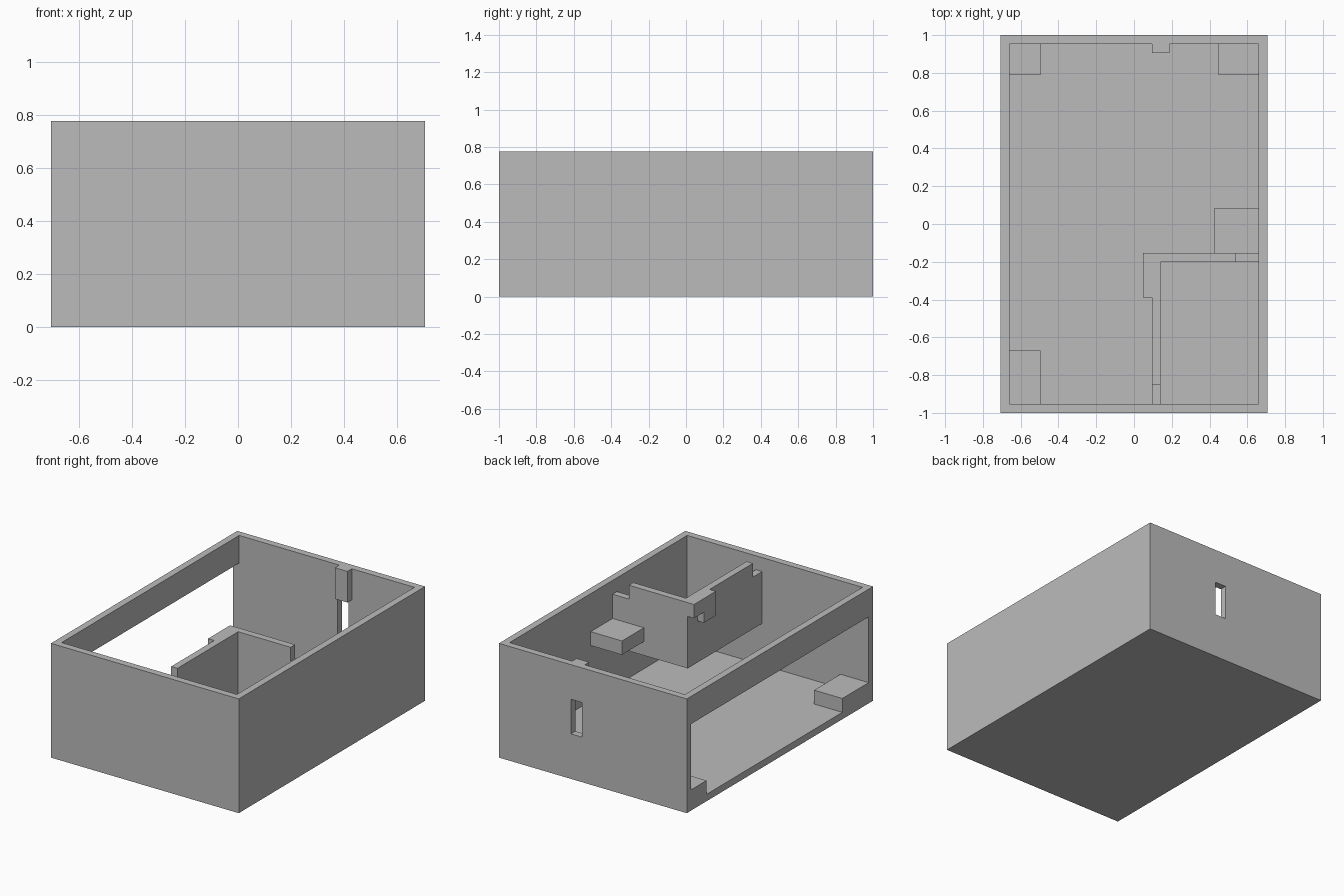
import bpy, bmesh
from mathutils import Vector

U = 2 / 42.5                      # one wall thickness
HX, HY, H = 15, 21.25, 16.5       # half width, half depth, height (in wall thicknesses)
IX, IY = HX - 1, HY - 1           # inner faces of the walls

cube = bpy.data.objects.get("Cube")
if cube:
    bpy.data.objects.remove(cube, do_unlink=True)

grey = bpy.data.materials.new("plain_grey")
grey.use_nodes = True
grey.diffuse_color = (0.5, 0.5, 0.5, 1)
grey.node_tree.nodes["Principled BSDF"].inputs["Base Color"].default_value = (0.5, 0.5, 0.5, 1)


def panel(name, axis, start, end, profile):
    """Extrude a profile (horizontal, z) along x or y."""
    bm = bmesh.new()
    place = (lambda a, z: (start, a, z)) if axis == "x" else (lambda a, z: (a, start, z))
    face = bm.faces.new([bm.verts.new(Vector(place(a, z)) * U) for a, z in profile])
    move = Vector((end - start, 0, 0) if axis == "x" else (0, end - start, 0)) * U
    grown = bmesh.ops.extrude_face_region(bm, geom=[face])["geom"]
    bmesh.ops.translate(bm, vec=move, verts=[v for v in grown if isinstance(v, bmesh.types.BMVert)])
    bmesh.ops.recalc_face_normals(bm, faces=bm.faces)
    mesh = bpy.data.meshes.new(name)
    bm.to_mesh(mesh)
    bm.free()
    mesh.materials.append(grey)
    obj = bpy.data.objects.new(name, mesh)
    bpy.context.collection.objects.link(obj)
    return obj


def box(name, x, y, z):
    return panel(name, "x", x[0], x[1],
                 [(y[0], z[0]), (y[1], z[0]), (y[1], z[1]), (y[0], z[1])])


def cut(obj, cutter):
    """Subtract the cutter, apply, and remove it."""
    mod = obj.modifiers.new("cut", "BOOLEAN")
    mod.operation, mod.solver, mod.object = "DIFFERENCE", "EXACT", cutter
    bpy.context.view_layer.objects.active = obj
    bpy.ops.object.modifier_apply(modifier=mod.name)
    bpy.data.objects.remove(cutter, do_unlink=True)


# Open-topped shell with a large side window and a narrow back slot
shell = box("shell", (-HX, HX), (-HY, HY), (0, H))
cut(shell, box("cavity", (-IX, IX), (-IY, IY), (1, H + 2)))
cut(shell, box("side_window", (-HX - 1, -IX + 1), (-IY, IY), (1, 12.5)))
cut(shell, box("back_slot", (1.75, 3.5), (IY - 1, HY + 1), (6.5, 11.5)))

# Low blocks in the corners
box("front_right_block", (-HX, -10.5), (-IY, -14.25), (1, 3))
box("back_right_block", (-HX, -10.5), (16.75, IY), (1, 3))
box("back_left_block", (9.5, IX), (16.75, IY), (1, 3))

# Tab hanging above the back slot
box("back_tab", (2, 4), (IY - 1, IY), (12, H))

# Raised partition walls, each with a lowered end
LOW, TOP = 7, 14.5
panel("cross_partition", "y", -4.25, -3.25,
      [(2, LOW), (IX, LOW), (IX, TOP), (11.4, TOP), (11.4, H), (2, H)])
panel("long_partition", "x", 2, 3,
      [(-4.25, LOW), (-4.25, H), (-18.1, H), (-18.1, TOP), (-IY, TOP), (-IY, LOW)])

# Lip with a short drop on the outer corner of the partitions
panel("corner_lip", "x", 1, 2,
      [(-3.25, H), (-8.25, H), (-8.25, 13), (-5.5, 13), (-5.5, TOP), (-3.25, TOP)])

# Shelf between the cross partition and the side wall
box("wall_shelf", (9, IX), (-3.25, 1.75), (9, 11))
